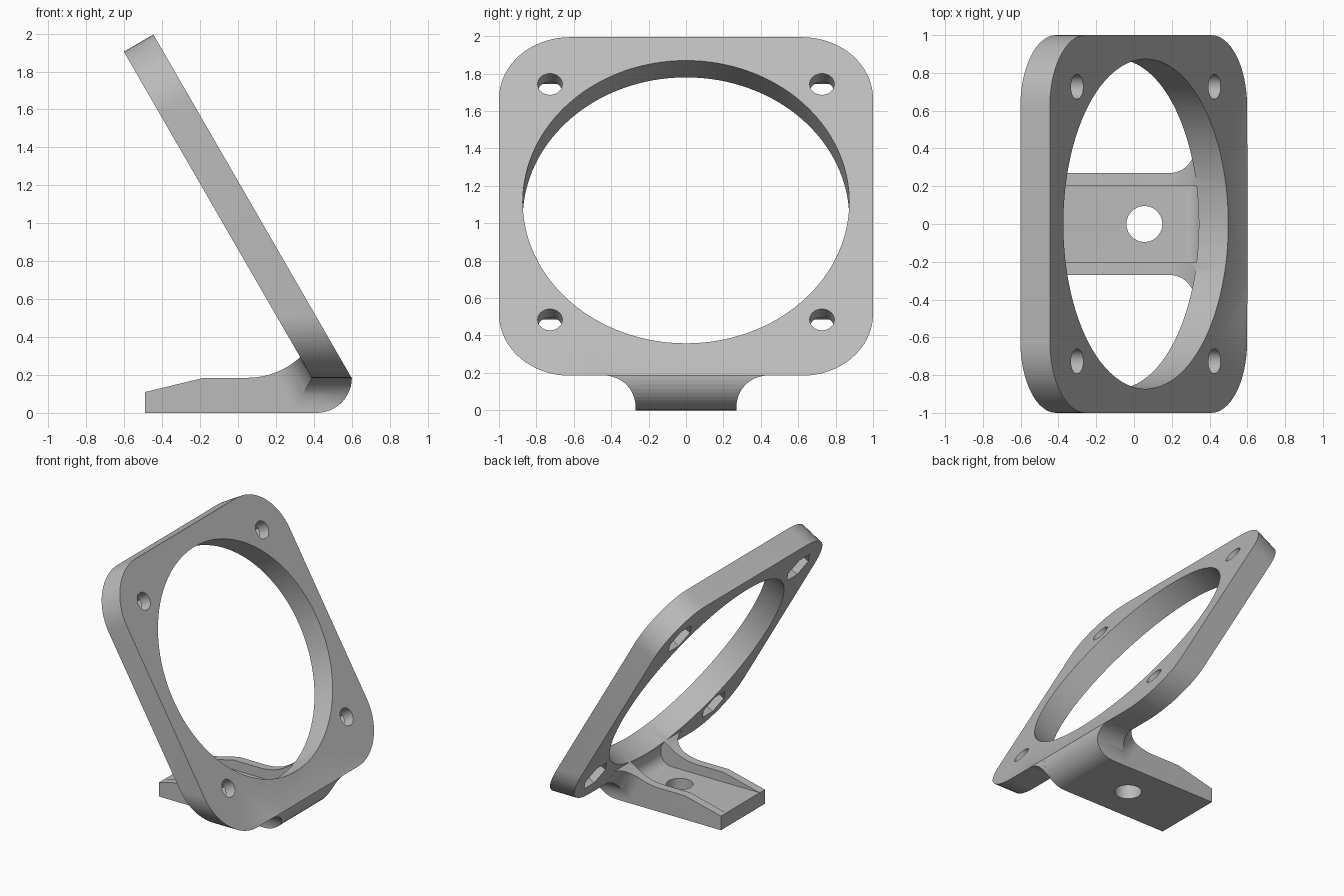
import bpy, bmesh
from math import sin, cos, pi, sqrt, atan2, radians, asin
from mathutils import Vector

if "Cube" in bpy.data.objects:
    bpy.data.objects.remove(bpy.data.objects["Cube"])

grey = bpy.data.materials.new("plain_grey")
grey.use_nodes = True
colour = (0.5, 0.5, 0.5, 1)
grey.diffuse_color = colour
grey.node_tree.nodes["Principled BSDF"].inputs["Base Color"].default_value = colour

# Tilted plate frame: normal, up-slope direction, centre of the front face
TILT = radians(60)
NORMAL = Vector((sin(TILT), 0, cos(TILT)))
SLOPE = Vector((-cos(TILT), 0, sin(TILT)))
CENTRE = Vector((0.0625, 0, 1.114))
THICK, HINGE_Z = 0.18, 0.185


def on_plate(y, u, depth=0):
    return CENTRE + SLOPE * u + Vector((0, y, 0)) - NORMAL * depth


def loft(name, sections):
    """Closed solid through matching rings of points."""
    bm = bmesh.new()
    rings = [[bm.verts.new(p) for p in s] for s in sections]
    n = len(rings[0])
    for a, b in zip(rings, rings[1:]):
        for i in range(n):
            j = (i + 1) % n
            bm.faces.new((a[i], a[j], b[j], b[i]))
    bm.faces.new(rings[0])
    bm.faces.new(rings[-1])
    bmesh.ops.recalc_face_normals(bm, faces=bm.faces)
    mesh = bpy.data.meshes.new(name)
    bm.to_mesh(mesh)
    bm.free()
    obj = bpy.data.objects.new(name, mesh)
    bpy.context.collection.objects.link(obj)
    mesh.materials.append(grey)
    return obj


def extrude_y(name, profile, half):
    return loft(name, [[Vector((x, y, z)) for x, z in profile] for y in (-half, half)])


def plate_drill(name, y, u, start, end, radius, sides):
    angles = [2 * pi * i / sides for i in range(sides)]
    return loft(name, [[on_plate(y + radius * cos(a), u + radius * sin(a), d)
                        for a in angles] for d in (start, end)])


def combine(obj, tool, operation):
    mod = obj.modifiers.new("combine", 'BOOLEAN')
    mod.operation, mod.solver, mod.object = operation, 'EXACT', tool
    bpy.context.view_layer.update()
    graph = bpy.context.evaluated_depsgraph_get()
    mesh = bpy.data.meshes.new_from_object(obj.evaluated_get(graph))
    obj.modifiers.clear()
    obj.data = mesh
    bpy.data.objects.remove(tool)


# Plate: rounded square; top end square to the face, bottom end level
TOP, BOTTOM, CORNER = 1.017, -1.073, 0.38
outline = []
for k, (sy, end) in enumerate(((1, TOP), (-1, TOP), (-1, BOTTOM), (1, BOTTOM))):
    su = 1 if end == TOP else -1
    for i in range(17):
        a = (k + i / 16) * pi / 2
        outline.append((sy * (1 - CORNER) + CORNER * cos(a),
                        end - su * CORNER + CORNER * sin(a)))
front = [on_plate(y, u) for y, u in outline]
back = [p - NORMAL * THICK if u > 0 else p - Vector((THICK / sin(TILT), 0, 0))
        for p, (y, u) in zip(front, outline)]
bracket = loft("angled_mount_bracket", [front, back])

# Base arm side profile: rounded heel, concave crest behind the plate
HEEL = 0.185
HEEL_X = 0.415
CREST_R = 0.41
crest_mid = Vector((0.05, 0, HINGE_Z + CREST_R))


def heel_arc(drop, steps=12):
    sweep = asin(min(1, drop / HEEL))
    return [(HEEL_X + HEEL * cos(sweep * i / steps), HINGE_Z - HEEL * sin(sweep * i / steps))
            for i in range(steps + 1)]


def crest_arc(a0, a1, steps=12):
    return [(crest_mid.x + CREST_R * cos(a0 + (a1 - a0) * i / steps),
             crest_mid.z + CREST_R * sin(a0 + (a1 - a0) * i / steps)) for i in range(steps + 1)]


CREST_END = radians(-43.5)
INSIDE = (0.47, 0.27)
arm_profile = (heel_arc(HEEL) + [(-0.49, 0), (-0.49, 0.11), (-0.18, HINGE_Z)]
               + crest_arc(-pi / 2, CREST_END) + [INSIDE])
HALF = 0.27
arm = extrude_y("base_arm", arm_profile, HALF)

# Channel between the two side ribs, with a rounded inner end
bend = [(0.27 + 0.09 * sin(i * pi / 16), 0.20 - 0.09 * cos(i * pi / 16)) for i in range(9)]
channel = extrude_y("channel_cutter", [(-0.6, 0.11)] + bend
                    + [(0.36, 0.24), (0.344, 0.267), (0.2, 0.52), (-0.6, 0.52)], 0.205)
combine(arm, channel, 'DIFFERENCE')

# Flared fillets joining the arm flanks to the plate
FLARE = 0.165
corner_x = on_plate(0, BOTTOM).x - THICK / sin(TILT)


def flare_section(side, a):
    gap = FLARE * (1 - sin(a))
    y = side * (HALF + FLARE * (1 - cos(a)))
    mitre = Vector((corner_x - gap * 0.577, 0, HINGE_Z - gap))
    v = mitre - crest_mid
    b = v.dot(SLOPE)
    s = -b - sqrt(b * b - v.length_squared + CREST_R ** 2)
    hit = v + SLOPE * s
    pts = (heel_arc(gap) + [(mitre.x, mitre.z)]
           + crest_arc(atan2(hit.z, hit.x), CREST_END) + [INSIDE])
    return [Vector((x, y, z)) for x, z in pts]


combine(bracket, arm, 'UNION')
for side in (-1, 1):
    flare = loft("flare", [flare_section(side, radians(85) * i / 12) for i in range(13)])
    combine(bracket, flare, 'UNION')

# Large round opening
combine(bracket, plate_drill("opening_cutter", 0, 0, -0.1, THICK + 0.03, 0.873, 128), 'DIFFERENCE')

# Corner screw holes with hexagonal nut pockets behind
for y in (-0.727, 0.727):
    for u in (-0.727, 0.727):
        combine(bracket, plate_drill("bore_cutter", y, u, -0.1, 0.3, 0.066, 32), 'DIFFERENCE')
        combine(bracket, plate_drill("nut_cutter", y, u, 0.09, 0.3, 0.123, 6), 'DIFFERENCE')

# Base screw hole
ring = [(0.055 + 0.095 * cos(pi * i / 24), 0.095 * sin(pi * i / 24)) for i in range(48)]
combine(bracket, loft("base_hole_cutter", [[Vector((x, y, z)) for x, y in ring]
                                           for z in (-0.1, 0.15)]), 'DIFFERENCE')

# Smooth curved faces, keep edges sharp
bpy.ops.object.select_all(action='DESELECT')
bracket.select_set(True)
bpy.context.view_layer.objects.active = bracket
bpy.ops.object.shade_smooth_by_angle(angle=radians(30))
